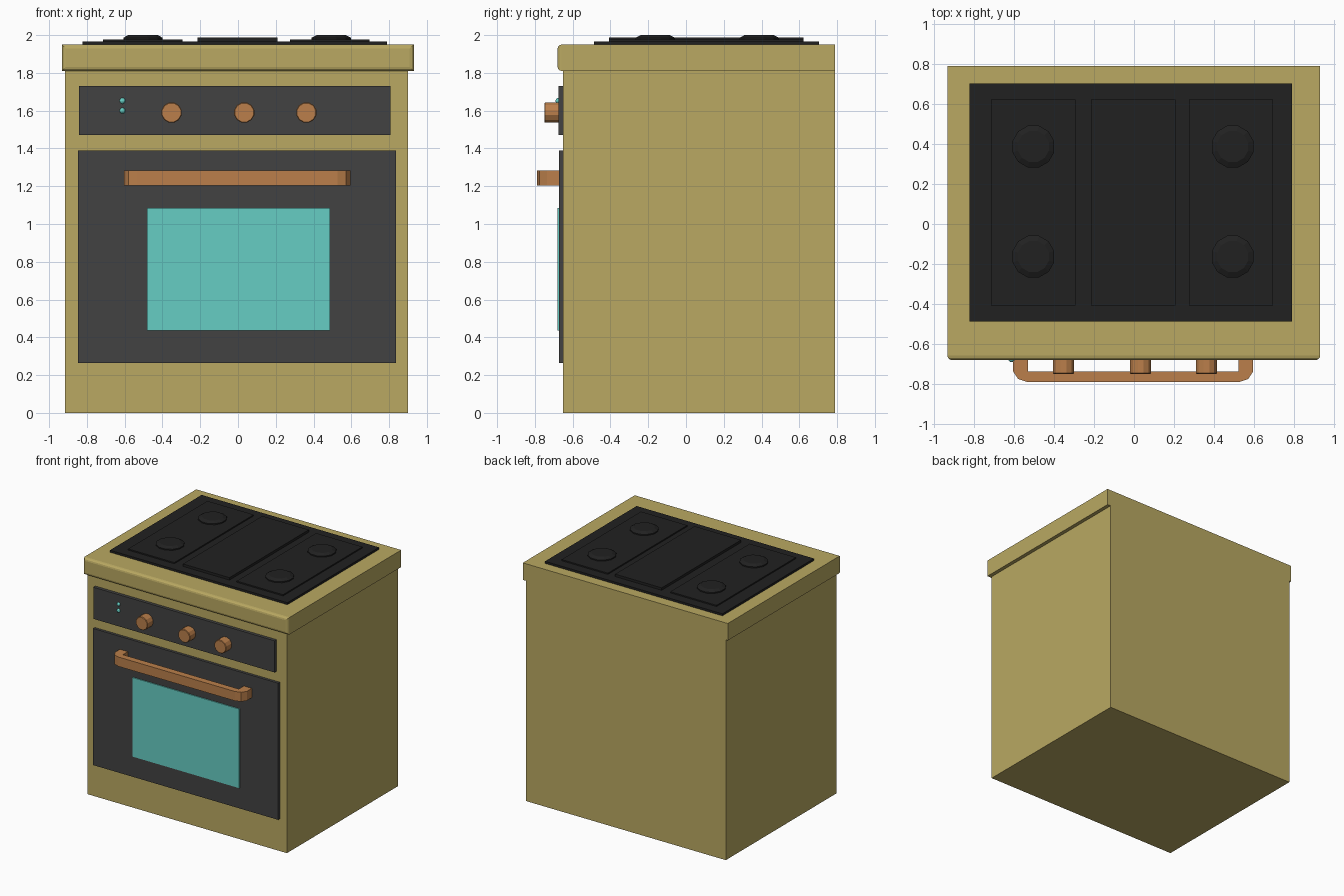
import bpy, bmesh, math
from mathutils import Matrix

if "Cube" in bpy.data.objects:
    bpy.data.objects.remove(bpy.data.objects["Cube"])


def material(name, rgb):
    m = bpy.data.materials.new(name)
    m.diffuse_color = [(c / 255) ** 2.2 for c in rgb] + [1]
    m.use_nodes = True
    m.node_tree.nodes["Principled BSDF"].inputs["Base Color"].default_value = m.diffuse_color
    return m


OLIVE = material("olive_enamel", (184, 167, 98))
GREY = material("dark_grey", (68, 68, 68))
BLACK = material("black_iron", (38, 38, 38))
COPPER = material("copper", (185, 126, 76))
TEAL = material("teal_glass", (102, 204, 194))


def finish(bm, name, mat):
    bmesh.ops.recalc_face_normals(bm, faces=bm.faces)
    mesh = bpy.data.meshes.new(name)
    bm.to_mesh(mesh)
    bm.free()
    ob = bpy.data.objects.new(name, mesh)
    mesh.materials.append(mat)
    bpy.context.collection.objects.link(ob)
    return ob


def box_bm(x, y, z):
    bm = bmesh.new()
    bmesh.ops.create_cube(bm, size=1)
    for v in bm.verts:
        v.co = [(r[0] + r[1]) / 2 + c * (r[1] - r[0]) for r, c in zip((x, y, z), v.co)]
    return bm


def box(name, x, y, z, mat):
    return finish(box_bm(x, y, z), name, mat)


def disc(name, centre, rings, sides, mat, facing_front=False):
    """Stack of (radius, height) rings, along z or towards the front."""
    bm = bmesh.new()
    loops = []
    for r, h in rings:
        loops.append([bm.verts.new((r * math.cos(a), r * math.sin(a), h))
                      for a in (2 * math.pi * (i + 0.5) / sides for i in range(sides))])
    for lo, hi in zip(loops, loops[1:]):
        for i in range(sides):
            j = (i + 1) % sides
            bm.faces.new((lo[i], lo[j], hi[j], hi[i]))
    bm.faces.new(loops[0][::-1])
    bm.faces.new(loops[-1])
    m = Matrix.Translation(centre)
    if facing_front:
        m = m @ Matrix.Rotation(math.pi / 2, 4, 'X')
    bm.transform(m)
    return finish(bm, name, mat)


# Cabinet body
box("oven_body", (-0.915, 0.90), (-0.65, 0.79), (0, 1.81), OLIVE)

# Overhanging worktop with rounded front edges
bm = box_bm((-0.933, 0.931), (-0.68, 0.79), (1.81, 1.95))
front = [e for e in bm.edges if all(v.co.y < -0.6 for v in e.verts)]
bmesh.ops.bevel(bm, geom=front, offset=0.022, segments=3, profile=0.5, affect='EDGES')
finish(bm, "worktop", OLIVE)

# Front panels and window
box("control_panel", (-0.843, 0.807), (-0.676, -0.645), (1.47, 1.73), GREY)
box("oven_door", (-0.847, 0.836), (-0.672, -0.645), (0.265, 1.388), GREY)
box("door_window", (-0.482, 0.487), (-0.68, -0.66), (0.435, 1.085), TEAL)

# Door handle: bent bar extruded upwards
outer = [(0.6, -0.66), (0.6, -0.737), (0.575, -0.775), (0.53, -0.79)]
inner = [(0.527, -0.737), (0.527, -0.66)]
half = outer[::-1]
path = ([(-x, y) for x, y in outer] + half
        + inner[::-1] + [(-x, y) for x, y in inner])
bm = bmesh.new()
face = bm.faces.new([bm.verts.new((x - 0.004, y, 1.205)) for x, y in path])
ext = bmesh.ops.extrude_face_region(bm, geom=[face])
for v in ext["geom"]:
    if isinstance(v, bmesh.types.BMVert):
        v.co.z = 1.282
finish(bm, "door_handle", COPPER)

# Control knobs
for i, x in enumerate((-0.352, 0.033, 0.362)):
    disc(f"knob_{i + 1}", (x, -0.67, 1.59),
         [(0.055, 0), (0.055, 0.076), (0.051, 0.08)], 12, COPPER, True)

# Indicator lights
for i, z in enumerate((1.652, 1.60)):
    bm = bmesh.new()
    bmesh.ops.create_uvsphere(bm, u_segments=10, v_segments=6, radius=0.016,
                              matrix=Matrix.Translation((-0.612, -0.675, z)))
    finish(bm, f"indicator_light_{i + 1}", TEAL)

# Hob base and three raised plates
box("hob_base", (-0.823, 0.79), (-0.487, 0.703), (1.94, 1.967), BLACK)
for name, x0, x1, top in (("left_plate", -0.714, -0.293, 1.977),
                          ("centre_plate", -0.215, 0.208, 1.987),
                          ("right_plate", 0.274, 0.695, 1.977)):
    box(name, (x0, x1), (-0.408, 0.623), (1.96, top), BLACK)

# Burners
for side, x in (("left", -0.503), ("right", 0.493)):
    for pos, y in (("front", -0.163), ("back", 0.387)):
        disc(f"{pos}_{side}_burner", (x, y, 1.97),
             [(0.108, 0), (0.108, 0.016), (0.08, 0.03)], 12, BLACK)
